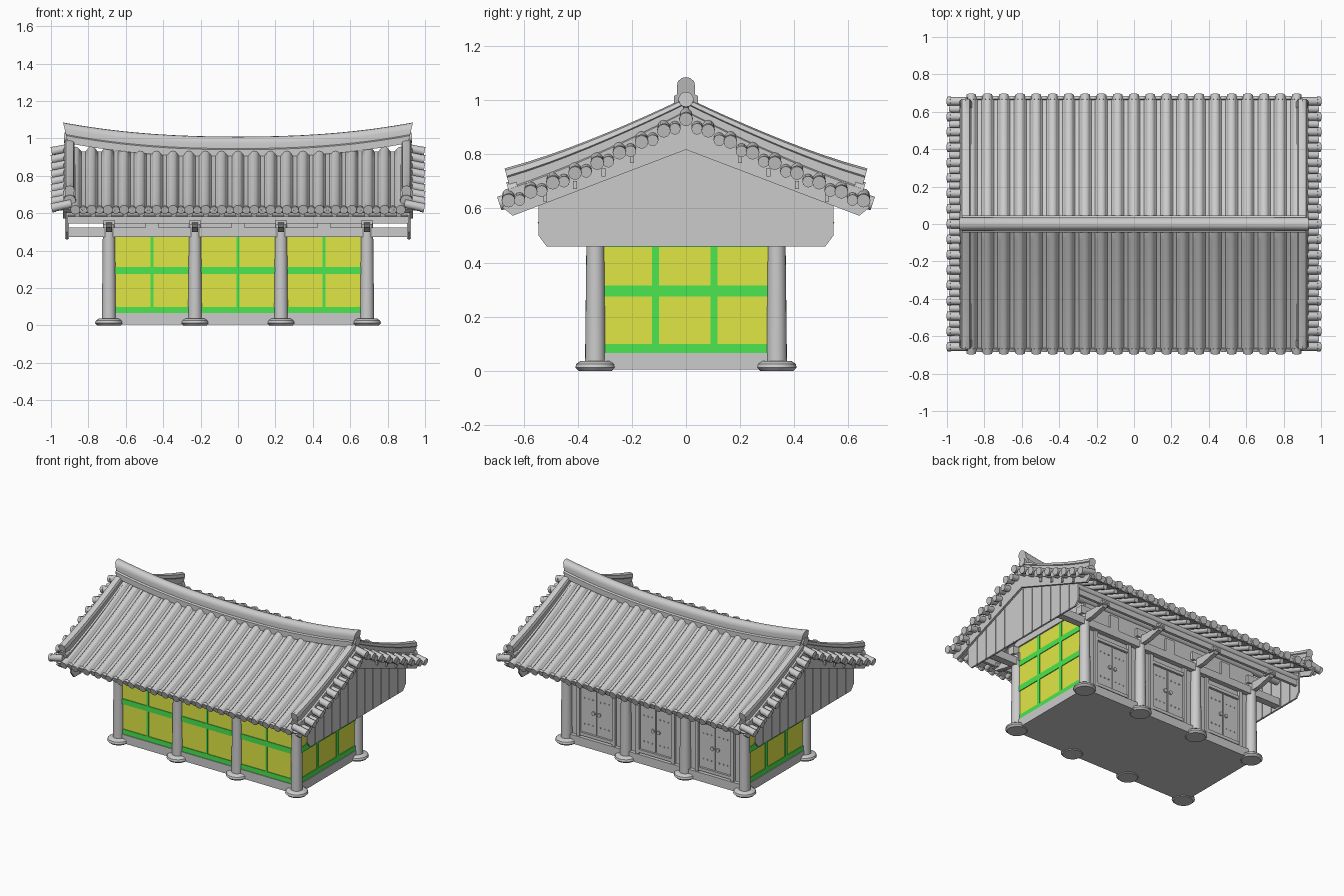
import bpy, bmesh, math
from mathutils import Vector, Matrix

if "Cube" in bpy.data.objects:
    bpy.data.objects.remove(bpy.data.objects["Cube"])

def material(name, rgb):
    m = bpy.data.materials.new(name)
    m.diffuse_color = (*rgb, 1)
    m.use_nodes = True
    m.node_tree.nodes["Principled BSDF"].inputs["Base Color"].default_value = m.diffuse_color
    return m

YELLOW = material("yellow_panel", (0.75, 0.8, 0.06))
GREEN = material("green_trim", (0.07, 0.8, 0.08))

def finish(bm, name, mat=None, smooth=False):
    bmesh.ops.recalc_face_normals(bm, faces=bm.faces)
    me = bpy.data.meshes.new(name)
    bm.to_mesh(me)
    bm.free()
    ob = bpy.data.objects.new(name, me)
    bpy.context.collection.objects.link(ob)
    if mat:
        me.materials.append(mat)
    if smooth:
        bpy.ops.object.select_all(action='DESELECT')
        ob.select_set(True)
        bpy.context.view_layer.objects.active = ob
        bpy.ops.object.shade_smooth_by_angle(angle=math.radians(40))
    return ob

def box(bm, x0, x1, y0, y1, z0, z1):
    m = Matrix.Translation(((x0+x1)/2, (y0+y1)/2, (z0+z1)/2)) @ Matrix.Diagonal((abs(x1-x0), abs(y1-y0), abs(z1-z0), 1))
    bmesh.ops.create_cube(bm, size=1, matrix=m)

def cyl(bm, a, b, r, r2=None, seg=12):
    a, b = Vector(a), Vector(b)
    d = b - a
    m = Matrix.Translation((a+b)/2) @ d.to_track_quat('Z', 'Y').to_matrix().to_4x4()
    bmesh.ops.create_cone(bm, cap_ends=True, segments=seg, radius1=r, radius2=r if r2 is None else r2, depth=d.length, matrix=m)

def loft(bm, rings):
    vs = [[bm.verts.new(p) for p in ring] for ring in rings]
    n = len(vs[0])
    for a, b in zip(vs, vs[1:]):
        for i in range(n):
            bm.faces.new((a[i], a[(i+1) % n], b[(i+1) % n], b[i]))
    bm.faces.new(vs[0])
    bm.faces.new(vs[-1][::-1])

def prism_x(bm, yz, x0, x1):
    loft(bm, [[(x, y, z) for y, z in yz] for x in (x0, x1)])

def roof_z(y):          # tile surface, slightly concave
    t = abs(y) / 0.68
    return 0.93 - 0.36*t + 0.05*t*t

def rafter_z(y):        # rafter centre line
    return 0.84 - 0.381*abs(y)

COLS = (-0.69, -0.23, 0.23, 0.69)
BAYS = (-0.46, 0, 0.46)
YS = [i*0.68/8 for i in range(-8, 9)]

# floor slab and sills
bm = bmesh.new()
box(bm, -0.68, 0.68, -0.325, 0.325, 0.005, 0.05)
for s in (-1, 1):
    box(bm, -0.69, 0.69, s*0.315, s*0.35, 0.005, 0.066)
    box(bm, s*0.67, s*0.705, -0.335, 0.335, 0.005, 0.066)
finish(bm, "floor_and_sills")

# round stone bases and columns
bm, bc = bmesh.new(), bmesh.new()
for x in COLS:
    for y in (-0.335, 0.335):
        cyl(bm, (x, y, 0), (x, y, 0.012), 0.062, 0.074, 20)
        cyl(bm, (x, y, 0.012), (x, y, 0.026), 0.074, 0.07, 20)
        cyl(bm, (x, y, 0.026), (x, y, 0.036), 0.07, 0.055, 20)
        cyl(bc, (x, y, 0.03), (x, y, 0.56), 0.038, 0.032, 20)
finish(bm, "column_bases", smooth=True)
finish(bc, "columns", smooth=True)

# coloured front and end walls with green trim
bm, bg = bmesh.new(), bmesh.new()
box(bm, -0.68, 0.68, -0.34, -0.325, 0.06, 0.48)
for z0, z1 in ((0.064, 0.1), (0.275, 0.312)):
    box(bg, -0.68, 0.68, -0.345, -0.32, z0, z1)
for x in BAYS:
    box(bg, x-0.007, x+0.007, -0.345, -0.32, 0.07, 0.475)
for s in (-1, 1):
    box(bm, s*0.68, s*0.695, -0.33, 0.33, 0.06, 0.62)
    for z0, z1 in ((0.064, 0.1), (0.275, 0.315), (0.458, 0.495)):
        box(bg, s*0.675, s*0.7, -0.33, 0.33, z0, z1)
    for y in (-0.113, 0.104):
        box(bg, s*0.675, s*0.7, y-0.013, y+0.013, 0.07, 0.61)
finish(bm, "wall_panels", YELLOW)
finish(bg, "wall_trim", GREEN)

# back wall with three double doors
bm, bs = bmesh.new(), bmesh.new()
box(bm, -0.68, 0.68, 0.31, 0.325, 0.05, 0.48)
for x in BAYS:
    for s in (-1, 1):
        box(bm, x+s*0.125, x+s*0.15, 0.32, 0.343, 0.066, 0.47)
        box(bm, x+s*0.003, x+s*0.122, 0.32, 0.332, 0.1, 0.405)
        cyl(bs, (x+s*0.022, 0.33, 0.25), (x+s*0.022, 0.341, 0.25), 0.013)
        for z in (0.16, 0.34):
            for k in range(3):
                cyl(bs, (x+s*(0.03+0.032*k), 0.33, z), (x+s*(0.03+0.032*k), 0.337, z), 0.005, seg=8)
    for z in (0.075, 0.41):
        box(bm, x-0.148, x+0.148, 0.32, 0.341, z, z+0.022)
finish(bm, "back_doors")
finish(bs, "door_studs", smooth=True)

# lintels, upper walls, purlins and cross beams
bm, bp = bmesh.new(), bmesh.new()
for s in (-1, 1):
    box(bm, -0.92, 0.92, s*0.31, s*0.36, 0.472, 0.525)
    box(bm, -0.69, 0.69, s*0.325, s*0.345, 0.52, 0.67)
    box(bm, s*0.67, s*0.705, -0.34, 0.34, 0.6, 0.65)
    prism_x(bm, [(-0.34, 0.64), (0.34, 0.64), (0.34, 0.72), (0, 0.85), (-0.34, 0.72)], s*0.68, s*0.695)
    cyl(bp, (-0.92, s*0.335, 0.668), (0.92, s*0.335, 0.668), 0.03)
    cyl(bp, (-0.92, s*0.52, 0.602), (0.92, s*0.52, 0.602), 0.021)
    box(bm, -0.92, 0.92, s*0.51, s*0.53, 0.545, 0.585)
cyl(bp, (-0.92, 0, 0.8), (0.92, 0, 0.8), 0.03)
finish(bm, "beams_and_upper_walls")
finish(bp, "purlins", smooth=True)

# bracket arms at the column heads
bm = bmesh.new()
for x in COLS:
    for s in (-1, 1):
        prof = [(0.30, 0.50), (0.42, 0.50), (0.53, 0.525), (0.55, 0.55), (0.30, 0.56)]
        prism_x(bm, [(s*y, z) for y, z in prof], x-0.016, x+0.016)
        box(bm, x-0.05, x+0.05, s*0.31, s*0.365, 0.545, 0.6)
        box(bm, x-0.03, x+0.03, s*0.495, s*0.545, 0.54, 0.565)
for x in BAYS:
    for s in (-1, 1):
        box(bm, x-0.035, x+0.035, s*0.32, s*0.36, 0.525, 0.62)
finish(bm, "brackets")

# round rafters
bm = bmesh.new()
for i in range(21):
    x = -0.86 + i*0.086
    for s in (-1, 1):
        cyl(bm, (x, 0, rafter_z(0)), (x, s*0.64, rafter_z(0.64)), 0.016, seg=10)
finish(bm, "rafters", smooth=True)

# roof deck
bm = bmesh.new()
low = [(y, rafter_z(y)+0.014) for y in (0.66, 0, -0.66)]
prism_x(bm, [(y, roof_z(y)) for y in YS] + low, -0.935, 0.935)
finish(bm, "roof_deck")

# rows of round tiles with eave caps and drip tiles
bm = bmesh.new()
for i in range(21):
    x = -0.87 + i*0.087
    arc = [(0.026*math.cos(k*math.pi/6), 0.026*math.sin(k*math.pi/6)) for k in range(7)]
    loft(bm, [[(x+a, y, roof_z(y)+b) for a, b in arc] for y in YS])
    for s in (-1, 1):
        cyl(bm, (x, s*0.66, 0.628), (x, s*0.69, 0.618), 0.026)
        if i < 20:
            cyl(bm, (x+0.0435, s*0.662, 0.622), (x+0.0435, s*0.678, 0.616), 0.021)
            for w in (-1, 1):     # raised lips of the trough tiles
                loft(bm, [[(x+0.0435+w*0.013+d, y, roof_z(y)+h) for d, h in ((-0.007, -0.005), (0.007, -0.005), (w*0.007, 0.012))] for y in YS])
finish(bm, "roof_tiles", smooth=True)

# verge tiles along the gables
bm = bmesh.new()
for s in (-1, 1):
    for i in range(-8, 9):
        y = i*0.082
        z = roof_z(y)
        cyl(bm, (s*0.89, y, z+0.022), (s*0.985, y, z+0.002), 0.023)
        cyl(bm, (s*0.978, y, z+0.003), (s*0.997, y, z-0.001), 0.025)
        if i < 8:
            ym = y+0.041
            zm = roof_z(ym)-0.012
            cyl(bm, (s*0.9, ym, zm+0.01), (s*0.985, ym, zm-0.003), 0.021)
finish(bm, "verge_tiles", smooth=True)

# gable boards, planks battens and bargeboards
bm = bmesh.new()
for s in (-1, 1):
    prism_x(bm, [(-0.515, 0.46), (0.515, 0.46), (0.545, 0.5), (0.545, 0.63), (0, 0.85), (-0.545, 0.63), (-0.545, 0.5)], s*0.908, s*0.92)
    for i in range(-5, 6):
        y = i*0.091
        box(bm, s*0.904, s*0.924, y-0.004, y+0.004, 0.462, rafter_z(y)-0.01)
    outer = [(y, roof_z(y)-0.015) for y in YS]
    prism_x(bm, outer + [(0.64, 0.573), (0, 0.817), (-0.64, 0.573)], s*0.918, s*0.935)
    for y in (0.2, 0.305, 0.41, 0.52):
        for t in (-1, 1):
            box(bm, s*0.93, s*0.945, t*y-0.007, t*y+0.007, roof_z(y)-0.06, roof_z(y)-0.03)
finish(bm, "gable_boards")

# descending ridges near each gable
bm = bmesh.new()
half = [(0.032, -0.01), (0.032, 0.035), (0.022, 0.04), (0.022, 0.075), (0.027, 0.08), (0.02, 0.1)]
prof = half + [(0, 0.107)] + [(-a, b) for a, b in half[::-1]]
for s in (-1, 1):
    for t in (-1, 1):
        ys = [0.01 + i*0.07 for i in range(10)]
        loft(bm, [[(s*0.9+a, t*(y + 0.03*(y/0.64)**6*max(0, b)/0.107), roof_z(y)+b*(0.75+0.3*y/0.64)) for a, b in prof] for y in ys])
        cyl(bm, (s*0.9, t*0.62, 0.675), (s*0.9, t*0.655, 0.665), 0.033)
finish(bm, "descending_ridges", smooth=True)

# main ridge, sweeping up at both ends
bm = bmesh.new()
half = [(0.045, -0.11), (0.045, -0.07), (0.034, -0.064), (0.034, -0.035), (0.03, -0.016), (0.016, -0.003)]
prof = half + [(0, 0)] + [(-a, b) for a, b in half[::-1]]
rings = []
for i in range(-12, 13):
    t = i/12
    top = 1.01 + 0.075*abs(t)**2.3
    rings.append([(t*(0.91 + 0.025*(b+0.11)/0.11), a, top+b) for a, b in prof])
loft(bm, rings)
for s in (-1, 1):
    cyl(bm, (s*0.88, 0, 1.0), (s*0.93, 0, 1.003), 0.028, seg=16)
finish(bm, "main_ridge", smooth=True)
